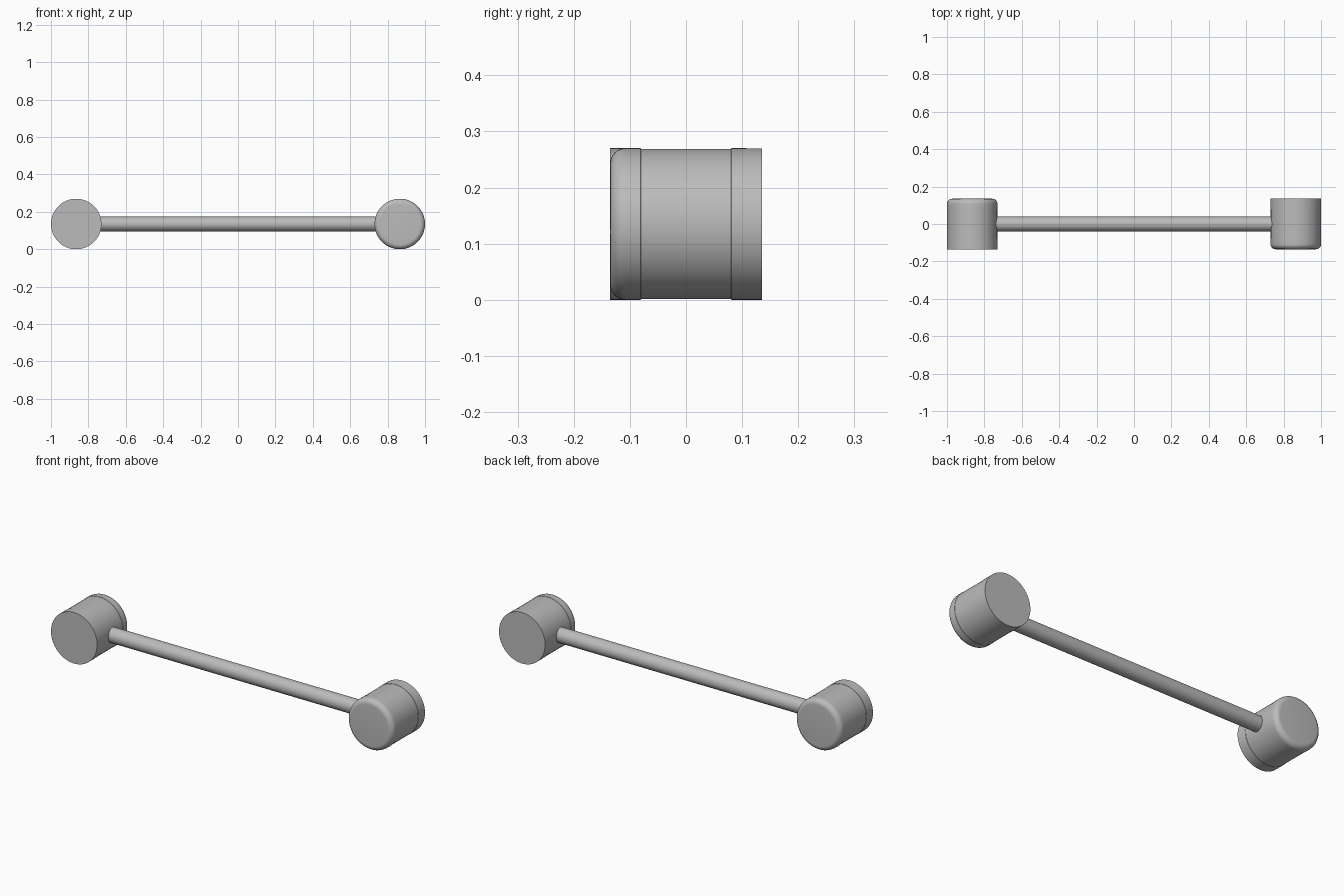
import bpy, bmesh, math
from mathutils import Matrix

if "Cube" in bpy.data.objects:
    bpy.data.objects.remove(bpy.data.objects["Cube"])

SEG = 64
R, HALF = 0.135, 0.135      # head radius and half length
ROUND = 0.027               # rounded rim radius
HEAD_X, HEAD_Z = 0.865, 0.135

grey = bpy.data.materials.new("grey")
grey.diffuse_color = (0.5, 0.5, 0.5, 1)
grey.use_nodes = True
grey.node_tree.nodes["Principled BSDF"].inputs["Base Color"].default_value = grey.diffuse_color


def lathe(name, profile, matrix):
    """Spin (radius, height) points round local z, cap both ends, then place."""
    bm = bmesh.new()
    rings = [[bm.verts.new((r * math.cos(2 * math.pi * i / SEG),
                            r * math.sin(2 * math.pi * i / SEG), h))
              for i in range(SEG)] for r, h in profile]
    for a, b in zip(rings, rings[1:]):
        for i in range(SEG):
            j = (i + 1) % SEG
            bm.faces.new((a[i], a[j], b[j], b[i]))
    bm.faces.new(rings[0][::-1])
    bm.faces.new(rings[-1])
    bm.transform(matrix)
    bmesh.ops.recalc_face_normals(bm, faces=bm.faces)
    mesh = bpy.data.meshes.new(name)
    bm.to_mesh(mesh)
    bm.free()
    mesh.materials.append(grey)
    obj = bpy.data.objects.new(name, mesh)
    bpy.context.collection.objects.link(obj)
    bpy.ops.object.select_all(action='DESELECT')
    obj.select_set(True)
    bpy.context.view_layer.objects.active = obj
    bpy.ops.object.shade_smooth_by_angle(angle=math.radians(35))
    return obj


# Head profile: flat end, faintly recessed middle band, rounded end
head = [(R, -HALF), (R, -0.081), (R - 0.001, -0.080),
        (R - 0.001, 0.080), (R, 0.081)]
for k in range(9):
    t = k / 8 * math.pi / 2
    head.append((R - ROUND + ROUND * math.cos(t), HALF - ROUND + ROUND * math.sin(t)))

# Two heads facing opposite ways: right one is rounded at the front, left at the back
for name, side in (("right_head", 1), ("left_head", -1)):
    turn = Matrix.Rotation(side * math.pi / 2, 4, 'X')
    lathe(name, head, Matrix.Translation((side * HEAD_X, 0, HEAD_Z)) @ turn)

# Connecting rod, ends buried in the heads
lathe("connecting_rod", [(0.039, -0.80), (0.039, 0.80)],
      Matrix.Translation((0, 0, HEAD_Z)) @ Matrix.Rotation(math.pi / 2, 4, 'Y'))
